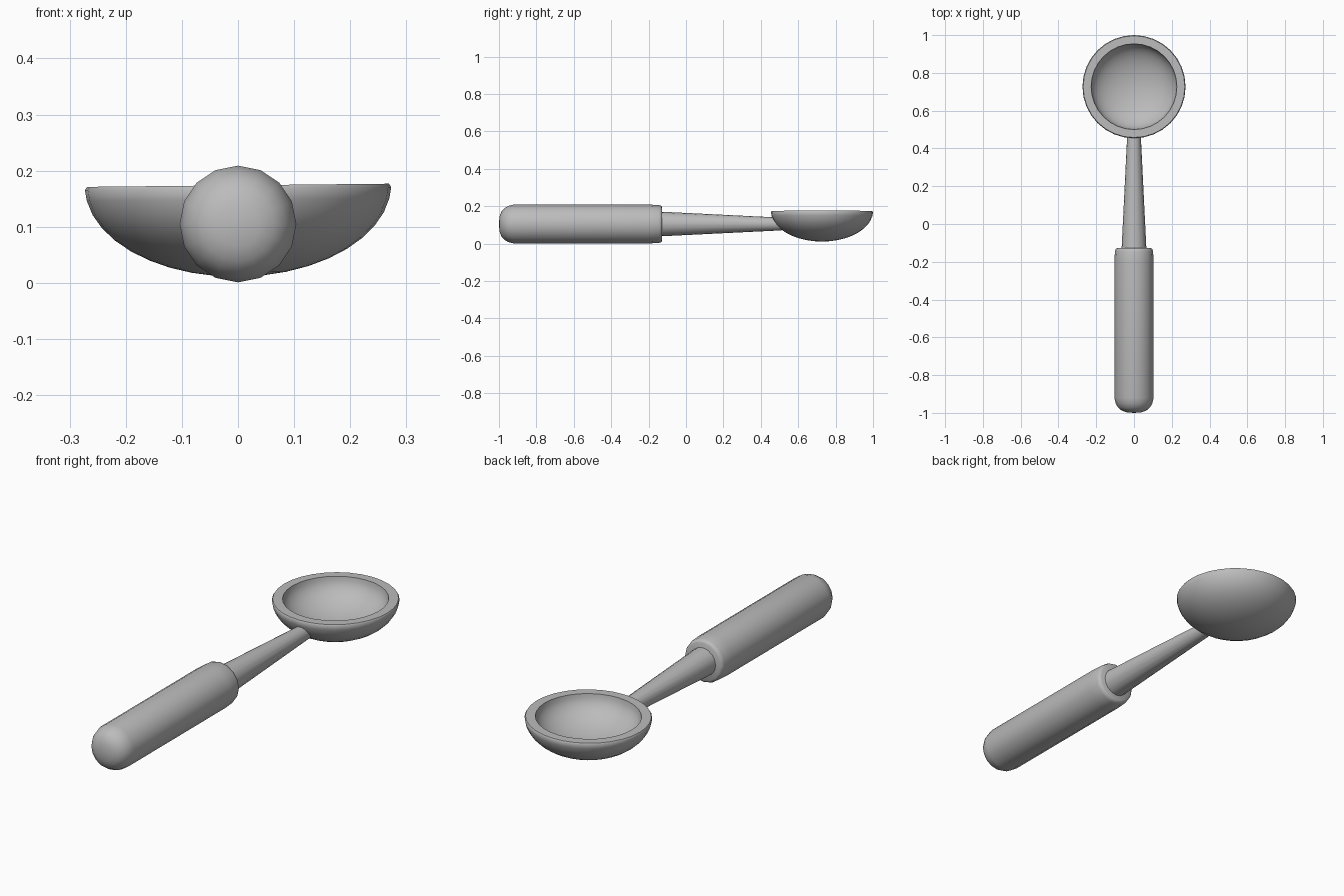
import bpy, math
from mathutils import Matrix

cube = bpy.data.objects.get("Cube")
if cube:
    bpy.data.objects.remove(cube, do_unlink=True)

grey = bpy.data.materials.new("plain grey")
grey.use_nodes = True
grey.diffuse_color = (0.5, 0.5, 0.5, 1)
grey.node_tree.nodes["Principled BSDF"].inputs["Base Color"].default_value = (0.5, 0.5, 0.5, 1)


def lathe(name, profile, sides, matrix, sharp):
    """Spin (radius, height) points about local z; zero radius makes a pole."""
    verts, faces, rings = [], [], []
    for r, h in profile:
        count = 1 if r == 0 else sides
        rings.append([len(verts) + i for i in range(count)])
        for i in range(count):
            a = 2 * math.pi * i / sides
            verts.append((r * math.cos(a), r * math.sin(a), h))
    for low, high in zip(rings, rings[1:]):
        for i in range(sides):
            j = (i + 1) % sides
            quad = [low[i % len(low)], low[j % len(low)],
                    high[j % len(high)], high[i % len(high)]]
            faces.append(list(dict.fromkeys(quad)))
    mesh = bpy.data.meshes.new(name)
    mesh.from_pydata(verts, [], faces)
    mesh.materials.append(grey)
    obj = bpy.data.objects.new(name, mesh)
    bpy.context.collection.objects.link(obj)
    obj.matrix_world = matrix
    bpy.ops.object.select_all(action='DESELECT')
    obj.select_set(True)
    bpy.context.view_layer.objects.active = obj
    bpy.ops.object.shade_smooth_by_angle(angle=math.radians(sharp))
    return obj


def arc(radius, depth, steps):
    """Quarter ellipse from the bottom pole up to the rim at height zero."""
    angles = [math.pi / 2 * i / steps for i in range(steps + 1)]
    return [(radius * math.sin(a), -depth * math.cos(a)) for a in angles]


# Shared axis of handle and neck, running from front to back
axis = Matrix.Translation((0, 0, 0.105)) @ Matrix.Rotation(-math.pi / 2, 4, 'X')

# Grip with a domed butt and a narrow rounded collar
lathe("handle", [(0, -1), (0.04, -0.997), (0.066, -0.987), (0.084, -0.972),
                 (0.097, -0.95), (0.104, -0.92), (0.104, -0.2),
                 (0.101, -0.145), (0.097, -0.132), (0.088, -0.127),
                 (0, -0.127)], 16, axis, 50)

# Tapered neck
lathe("neck", [(0, -0.2), (0.069, -0.2), (0.034, 0.51), (0, 0.51)], 16, axis, 50)

# Bowl: outer shell, softened rim edge, flat rim, inner hollow
outer = arc(0.273, 0.163, 10)[:-1] + [(0.273, -0.006), (0.269, 0)]
inner = arc(0.227, 0.125, 10)[::-1]
place = Matrix.Translation((0, 0.727, 0.174)) @ Matrix.Rotation(math.radians(-0.6), 4, 'Y')
lathe("bowl", outer + inner, 32, place, 50)
